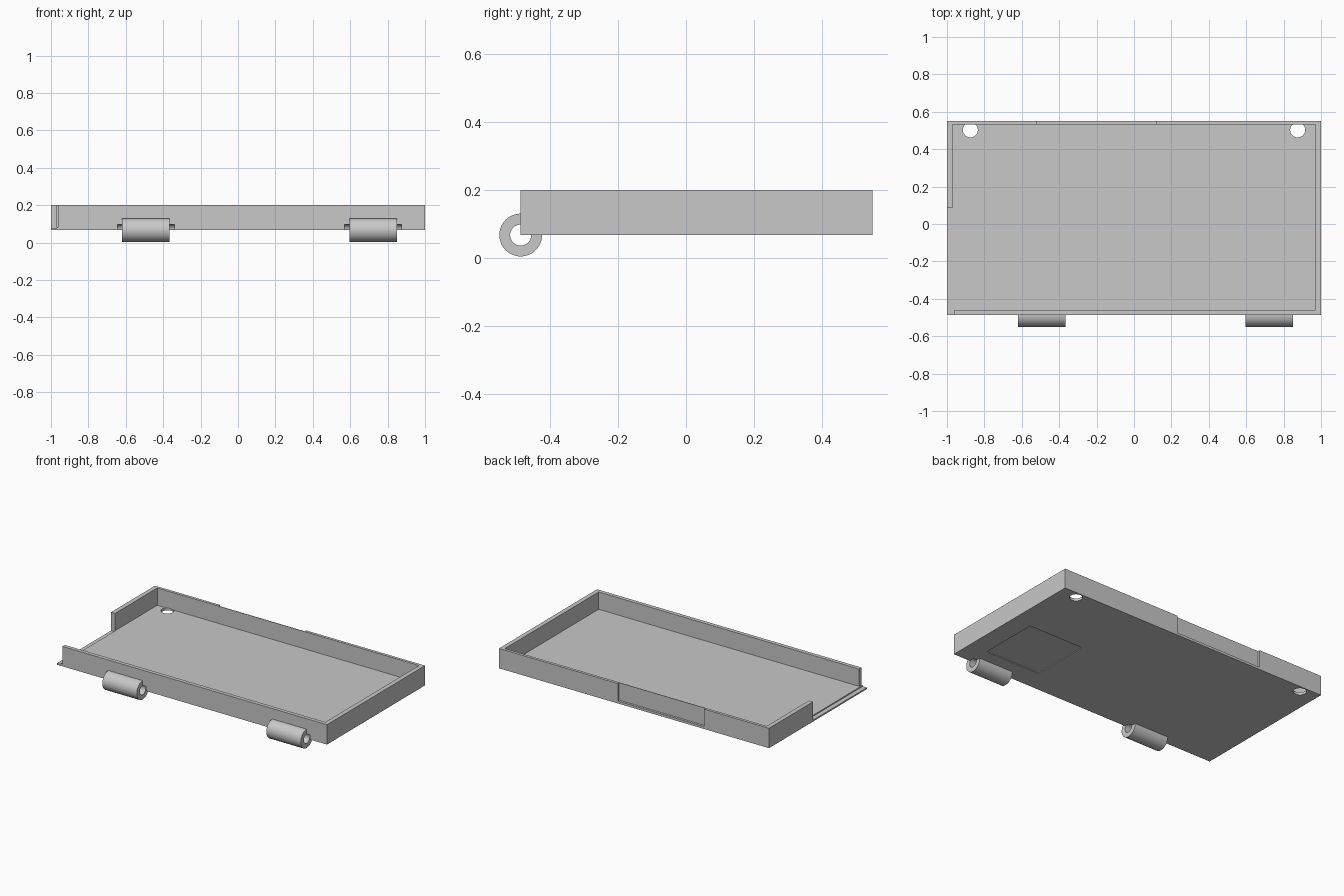
import bpy, bmesh, math
from mathutils import Matrix

if "Cube" in bpy.data.objects:
    bpy.data.objects.remove(bpy.data.objects["Cube"])

grey = bpy.data.materials.new("light_grey")
grey.diffuse_color = (0.58, 0.58, 0.58, 1)
grey.use_nodes = True
grey.node_tree.nodes["Principled BSDF"].inputs["Base Color"].default_value = grey.diffuse_color

BOTTOM, TOP, FLOOR = 0.067, 0.2, 0.084
FRONT, BACK = -0.487, 0.55
PIN_R, BARREL_R = 0.031, 0.063
HINGES = [(-0.62, -0.365), (0.595, 0.85)]


def add_object(name, bm):
    bmesh.ops.recalc_face_normals(bm, faces=bm.faces)
    mesh = bpy.data.meshes.new(name)
    bm.to_mesh(mesh)
    bm.free()
    mesh.materials.append(grey)
    obj = bpy.data.objects.new(name, mesh)
    bpy.context.collection.objects.link(obj)
    return obj


def box(name, x0, x1, y0, y1, z0, z1):
    bm = bmesh.new()
    bmesh.ops.create_cube(bm, size=1)
    for v in bm.verts:
        v.co = ((x0 + x1) / 2 + v.co.x * (x1 - x0),
                (y0 + y1) / 2 + v.co.y * (y1 - y0),
                (z0 + z1) / 2 + v.co.z * (z1 - z0))
    return add_object(name, bm)


def cylinder(name, center, radius, depth, along_x=False):
    bm = bmesh.new()
    m = Matrix.Translation(center)
    if along_x:
        m = m @ Matrix.Rotation(math.pi / 2, 4, 'Y')
    bmesh.ops.create_cone(bm, cap_ends=True, segments=48, radius1=radius,
                          radius2=radius, depth=depth, matrix=m)
    return add_object(name, bm)


def smooth(obj):
    bpy.ops.object.select_all(action='DESELECT')
    obj.select_set(True)
    bpy.context.view_layer.objects.active = obj
    bpy.ops.object.shade_smooth_by_angle(angle=math.radians(30))


# Tray block and everything cut out of it
tray = box("tray", -1, 1, FRONT, BACK, BOTTOM, TOP)
cutters = [
    box("cavity_cutter", -0.97, 0.97, -0.461, 0.531, FLOOR, 0.4),
    box("side_opening_cutter", -1.1, -0.969, -0.6, 0.085, 0.077, 0.4),
    box("front_wall_end_cutter", -1.2, -0.96, -0.7, -0.45, FLOOR - 0.001, 0.5),
    box("back_recess_cutter", -0.52, 0.12, 0.535, 0.7, 0.083, 0.4),
    box("underside_pocket_cutter", 0.46, 0.867, -0.34, 0.065, 0.0, BOTTOM + 0.005),
]
# Round holes in the back corners of the floor
for x in (-0.875, 0.875):
    cutters.append(cylinder("hole_cutter", (x, 0.503, 0.043), 0.04, 0.086))
# Pin clearance grooves along the front bottom edge
for x0, x1 in HINGES:
    cutters.append(cylinder("pin_groove_cutter", ((x0 + x1) / 2, FRONT, BOTTOM),
                            PIN_R, x1 - x0 + 0.05, True))

for c in cutters:
    mod = tray.modifiers.new(c.name, 'BOOLEAN')
    mod.operation = 'DIFFERENCE'
    mod.solver = 'EXACT'
    mod.object = c
    bpy.context.view_layer.objects.active = tray
    bpy.ops.object.modifier_apply(modifier=mod.name)
    bpy.data.objects.remove(c)
smooth(tray)

# Hinge barrels: three-quarter tubes wrapped around the front bottom edge
for side, (x0, x1) in zip(("left", "right"), HINGES):
    bm = bmesh.new()
    steps = 36
    rings = []
    for i in range(steps + 1):
        a = math.pi / 2 + 1.5 * math.pi * i / steps
        rings.append([bm.verts.new((x, FRONT + r * math.cos(a), BOTTOM + r * math.sin(a)))
                      for x, r in ((x0, PIN_R), (x1, PIN_R), (x1, BARREL_R), (x0, BARREL_R))])
    for p, q in zip(rings, rings[1:]):
        for k in range(4):
            n = (k + 1) % 4
            bm.faces.new((p[k], p[n], q[n], q[k]))
    bm.faces.new(rings[0])
    bm.faces.new(rings[-1])
    smooth(add_object(side + "_hinge_barrel", bm))
